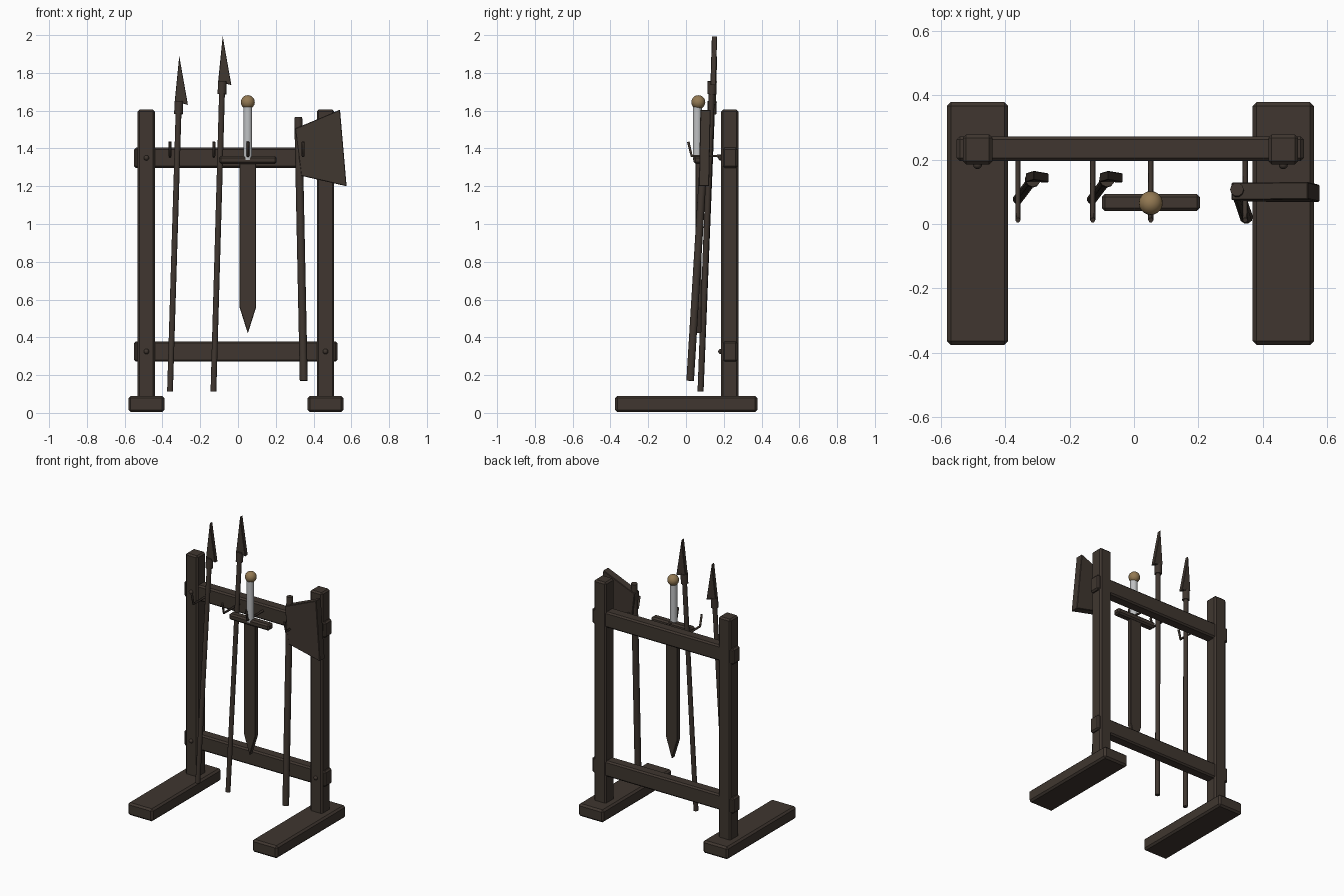
import bpy, bmesh, math
from mathutils import Vector

if "Cube" in bpy.data.objects:
    bpy.data.objects.remove(bpy.data.objects["Cube"])


def material(name, rgb):
    m = bpy.data.materials.new(name)
    m.diffuse_color = (*rgb, 1)
    m.use_nodes = True
    m.node_tree.nodes["Principled BSDF"].inputs["Base Color"].default_value = m.diffuse_color
    return m


WOOD = material("dark brown", (0.05, 0.037, 0.029))
GRIP = material("light grey", (0.52, 0.53, 0.54))
BRASS = material("dull gold", (0.29, 0.19, 0.085))


def finish(name, bm, mat, bevel=0.0, smooth=False):
    bmesh.ops.recalc_face_normals(bm, faces=bm.faces)
    if bevel:
        bmesh.ops.bevel(bm, geom=bm.edges[:], offset=bevel, segments=1, affect='EDGES')
    for f in bm.faces:
        f.smooth = smooth and len(f.verts) <= 4
    me = bpy.data.meshes.new(name)
    bm.to_mesh(me)
    bm.free()
    me.materials.append(mat)
    ob = bpy.data.objects.new(name, me)
    bpy.context.collection.objects.link(ob)
    return ob


def box(name, lo, hi, mat=WOOD, bevel=0.01):
    bm = bmesh.new()
    bmesh.ops.create_cube(bm, size=1)
    lo, hi = Vector(lo), Vector(hi)
    for v in bm.verts:
        v.co = (lo + hi) / 2 + v.co * (hi - lo)
    return finish(name, bm, mat, bevel)


def rod(name, a, b, r, sides=10, mat=WOOD):
    a, b = Vector(a), Vector(b)
    bm = bmesh.new()
    bmesh.ops.create_cone(bm, cap_ends=True, segments=sides, radius1=r, radius2=r,
                          depth=(b - a).length)
    ob = finish(name, bm, mat, smooth=sides > 8)
    ob.location = (a + b) / 2
    ob.rotation_euler = (b - a).to_track_quat('Z', 'Y').to_euler()
    return ob


def ball(name, c, r, mat=WOOD, seg=16):
    bm = bmesh.new()
    bmesh.ops.create_uvsphere(bm, u_segments=seg, v_segments=seg // 2, radius=r)
    ob = finish(name, bm, mat, smooth=True)
    ob.location = c
    return ob


def plate(name, outline, y0, y1, lean=0.0, bevel=0.003):
    """Extrude an x-z outline along y, leaning backwards with height."""
    bm = bmesh.new()
    zc = sum(p[1] for p in outline) / len(outline)
    face = bm.faces.new([bm.verts.new((x, y0 + lean * (z - zc), z)) for x, z in outline])
    ext = bmesh.ops.extrude_face_region(bm, geom=[face])["geom"]
    for v in ext:
        if isinstance(v, bmesh.types.BMVert):
            v.co.y += y1 - y0
    return finish(name, bm, WOOD, bevel)


# Stand: feet, posts, pegs
for side, x in (("left", -0.485), ("right", 0.463)):
    box(side + "_foot", (x - 0.095, -0.375, 0.004), (x + 0.095, 0.378, 0.09), bevel=0.012)
    box(side + "_post", (x - 0.046, 0.185, 0.07), (x + 0.046, 0.277, 1.605))
    for level, z in (("lower", 0.325), ("upper", 1.35)):
        ball(f"{side}_{level}_peg", (x, 0.184, z), 0.014, seg=12)

# Cross rails
for level, z in (("lower", 0.325), ("upper", 1.35)):
    box(level + "_rail", (-0.55, 0.195, z - 0.054), (0.527, 0.272, z + 0.054))

# Hooks with upturned tips
for i, x in enumerate((-0.36, -0.128, 0.052, 0.345)):
    pts = [(x, 0.2, 1.36), (x, 0.03, 1.36), (x, 0.012, 1.435)]
    cu = bpy.data.curves.new(f"hook_{i + 1}", 'CURVE')
    cu.dimensions = '3D'
    cu.bevel_depth = 0.008
    cu.bevel_resolution = 1
    cu.use_fill_caps = True
    sp = cu.splines.new('POLY')
    sp.points.add(len(pts) - 1)
    for p, co in zip(sp.points, pts):
        p.co = (*co, 1)
    cu.materials.append(WOOD)
    bpy.context.collection.objects.link(bpy.data.objects.new(f"hook_{i + 1}", cu))

# Spears
for i, (x, drop) in enumerate(((-0.305, 0.105), (-0.075, 0.0))):
    base = Vector((x - 0.055, 0.077, 0.113))
    top = Vector((x - 0.008, 0.139, 1.755 - drop))
    d = (top - base).normalized()
    rod(f"spear_shaft_{i + 1}", base, top - d * 0.03, 0.016)
    rod(f"spear_socket_{i + 1}", top - d * 0.068, top, 0.024)
    t = 1.755 - drop
    plate(f"spear_head_{i + 1}", [(x - 0.03, t), (x + 0.04, t - 0.02), (x - 0.006, t + 0.24)],
          0.132, 0.16, lean=0.03, bevel=0.002)

# Sword
cx, cy = 0.052, 0.065
ball("sword_pommel", (cx, cy, 1.645), 0.037, BRASS, 20)
rod("sword_grip", (cx, cy - 0.005, 1.34), (cx, cy - 0.005, 1.62), 0.024, 10, GRIP)
box("sword_guard", (-0.1, 0.04, 1.318), (0.205, 0.093, 1.36))
plate("sword_blade", [(cx - 0.044, 1.33), (cx - 0.044, 0.56), (cx, 0.42),
                      (cx + 0.044, 0.56), (cx + 0.044, 1.33)], 0.05, 0.082)

# Axe
rod("axe_shaft", (0.348, 0.022, 0.17), (0.319, 0.107, 1.565), 0.021)
plate("axe_head", [(0.302, 1.505), (0.335, 1.255), (0.575, 1.2), (0.54, 1.605)],
      0.072, 0.126, lean=0.02)
